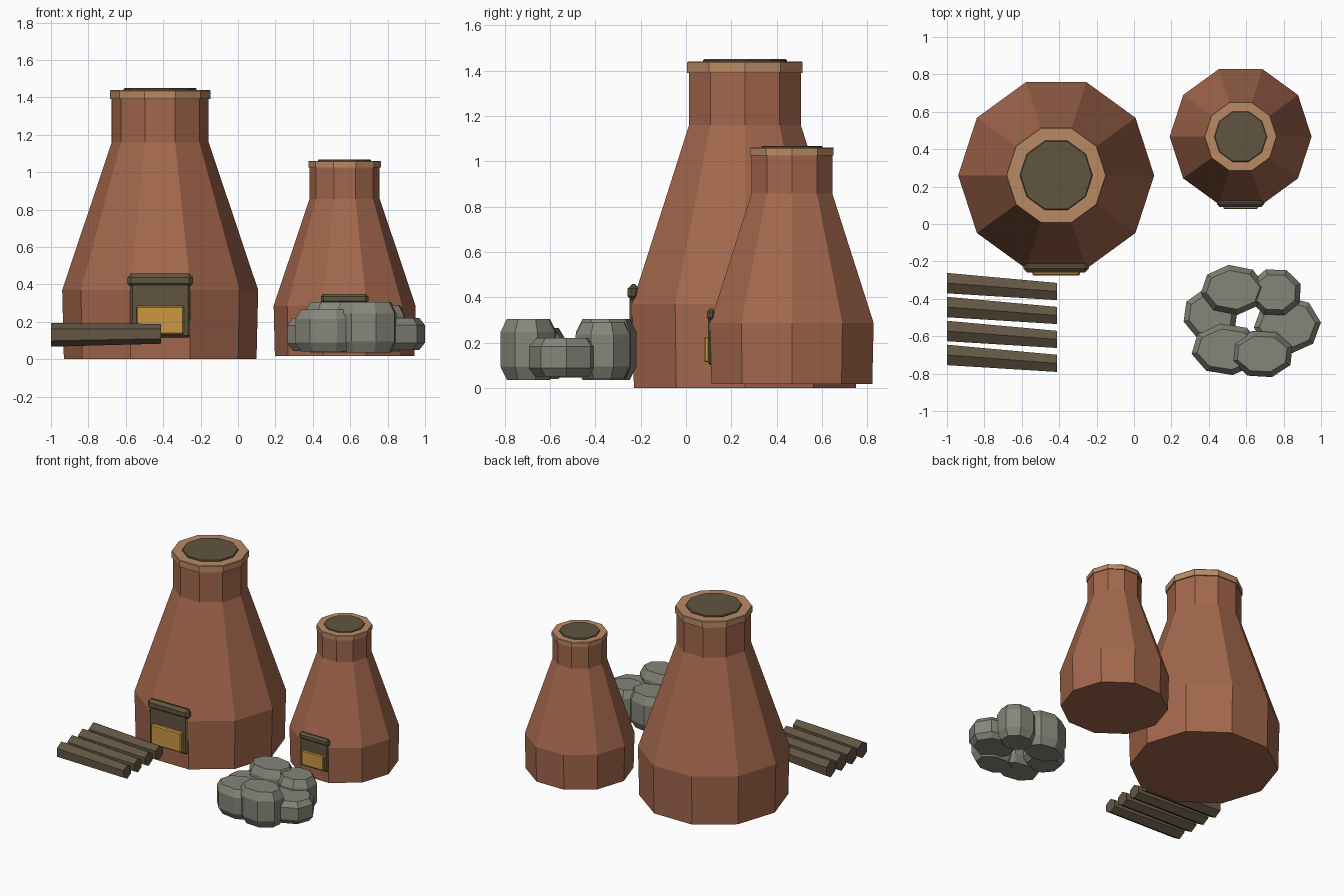
import bpy
import bmesh
from math import sin, cos, pi, radians
from mathutils import Vector

cube = bpy.data.objects.get("Cube")
if cube:
    bpy.data.objects.remove(cube, do_unlink=True)


def material(name, rgb):
    m = bpy.data.materials.new(name)
    m.use_nodes = True
    m.diffuse_color = (*rgb, 1)
    bsdf = m.node_tree.nodes["Principled BSDF"]
    bsdf.inputs["Base Color"].default_value = (*rgb, 1)
    bsdf.inputs["Roughness"].default_value = 0.9
    return m


CLAY = material("clay", (0.37, 0.137, 0.073))
RIM = material("light_clay", (0.49, 0.255, 0.13))
SOOT = material("soot_brown", (0.118, 0.09, 0.052))
WOOD = material("wood", (0.125, 0.093, 0.057))
STONE = material("stone", (0.235, 0.235, 0.195))
GLOW = material("amber", (0.6, 0.31, 0.06))


def finish(name, bm, mat):
    bmesh.ops.recalc_face_normals(bm, faces=bm.faces)
    mesh = bpy.data.meshes.new(name)
    bm.to_mesh(mesh)
    bm.free()
    mesh.materials.append(mat)
    ob = bpy.data.objects.new(name, mesh)
    bpy.context.collection.objects.link(ob)
    return ob


def loft(name, rings, mat):
    """Skin a closed solid through rings with equal point counts."""
    bm = bmesh.new()
    loops = [[bm.verts.new(p) for p in ring] for ring in rings]
    for a, b in zip(loops, loops[1:]):
        for i in range(len(a)):
            j = (i + 1) % len(a)
            bm.faces.new((a[i], a[j], b[j], b[i]))
    bm.faces.new(loops[0])
    bm.faces.new(loops[-1])
    return finish(name, bm, mat)


def ring(c, rx, ry, z, sides, turn=0.0):
    pts = []
    for i in range(sides):
        a = 2 * pi * i / sides + turn
        pts.append(Vector((c[0] + rx * cos(a), c[1] + ry * sin(a), z)))
    return pts


def block(name, lo, hi, mat, bevel):
    """Chamfered box between two corners."""
    bm = bmesh.new()
    bmesh.ops.create_cube(bm, size=1)
    lo, hi = Vector(lo), Vector(hi)
    for v in bm.verts:
        v.co = (lo + hi) / 2 + v.co * (hi - lo)
    bmesh.ops.bevel(bm, geom=bm.edges[:], offset=bevel, segments=1, affect='EDGES')
    return finish(name, bm, mat)


def kiln(prefix, origin, s):
    o = Vector(origin)

    def lathe(part, profile, mat):
        loft(prefix + part, [ring(o, r * s, r * s, o.z + z * s, 10)
                             for r, z in profile], mat)

    def box(part, half_w, y0, y1, z0, z1, mat, bevel):
        block(prefix + part, o + Vector((-half_w, y0, z0)) * s,
              o + Vector((half_w, y1, z1)) * s, mat, bevel * s)

    # Body, rim and sooty chimney opening
    lathe("body", [(0.515, 0), (0.524, 0.37), (0.259, 1.16), (0.259, 1.4)], CLAY)
    lathe("rim", [(0.268, 1.39), (0.268, 1.435), (0.264, 1.44)], RIM)
    lathe("chimney_opening", [(0.195, 1.43), (0.195, 1.445), (0.19, 1.45)], SOOT)
    # Fire door with lintel and glowing hatch
    box("door_frame", 0.16, -0.51, -0.40, 0.115, 0.42, SOOT, 0.012)
    box("door_lintel", 0.175, -0.518, -0.465, 0.385, 0.458, SOOT, 0.02)
    box("door_hatch", 0.128, -0.535, -0.48, 0.132, 0.285, GLOW, 0.008)


kiln("large_kiln_", (-0.416, 0.26, 0), 1)
kiln("small_kiln_", (0.57, 0.467, 0.018), 0.724)


# Row of tapered six-sided logs
def log_end(x, y, z, r):
    return [Vector((x, y + r * sin(k * pi / 3), z + r * cos(k * pi / 3)))
            for k in range(6)]


for n in range(4):
    dy = -0.128 * n
    loft(f"log_{n + 1}", [log_end(-1, -0.316 + dy, 0.13, 0.063),
                          log_end(-0.412, -0.361 + dy, 0.136, 0.053)], WOOD)


# Ring of chamfered boulders: centre, radii, bottom, top, turn in degrees
boulders = {
    "back_left": (0.53, -0.352, 0.175, 0.135, 0.035, 0.305, 8),
    "back_right": (0.755, -0.365, 0.145, 0.13, 0.04, 0.29, 20),
    "right": (0.82, -0.54, 0.18, 0.155, 0.05, 0.22, 5),
    "left": (0.41, -0.485, 0.15, 0.14, 0.045, 0.22, 15),
    "front_left": (0.495, -0.67, 0.19, 0.14, 0.04, 0.265, 10),
    "front_right": (0.685, -0.695, 0.17, 0.13, 0.035, 0.305, 18),
}
for name, (x, y, rx, ry, z0, z1, turn) in boulders.items():
    edge = (z1 - z0) * 0.22
    steps = [(0.03, z0), (0, z0 + edge), (0, z1 - edge), (0.03, z1)]
    loft("boulder_" + name,
         [ring((x, y), rx - inset, ry - inset, z, 8, radians(turn))
          for inset, z in steps], STONE)
